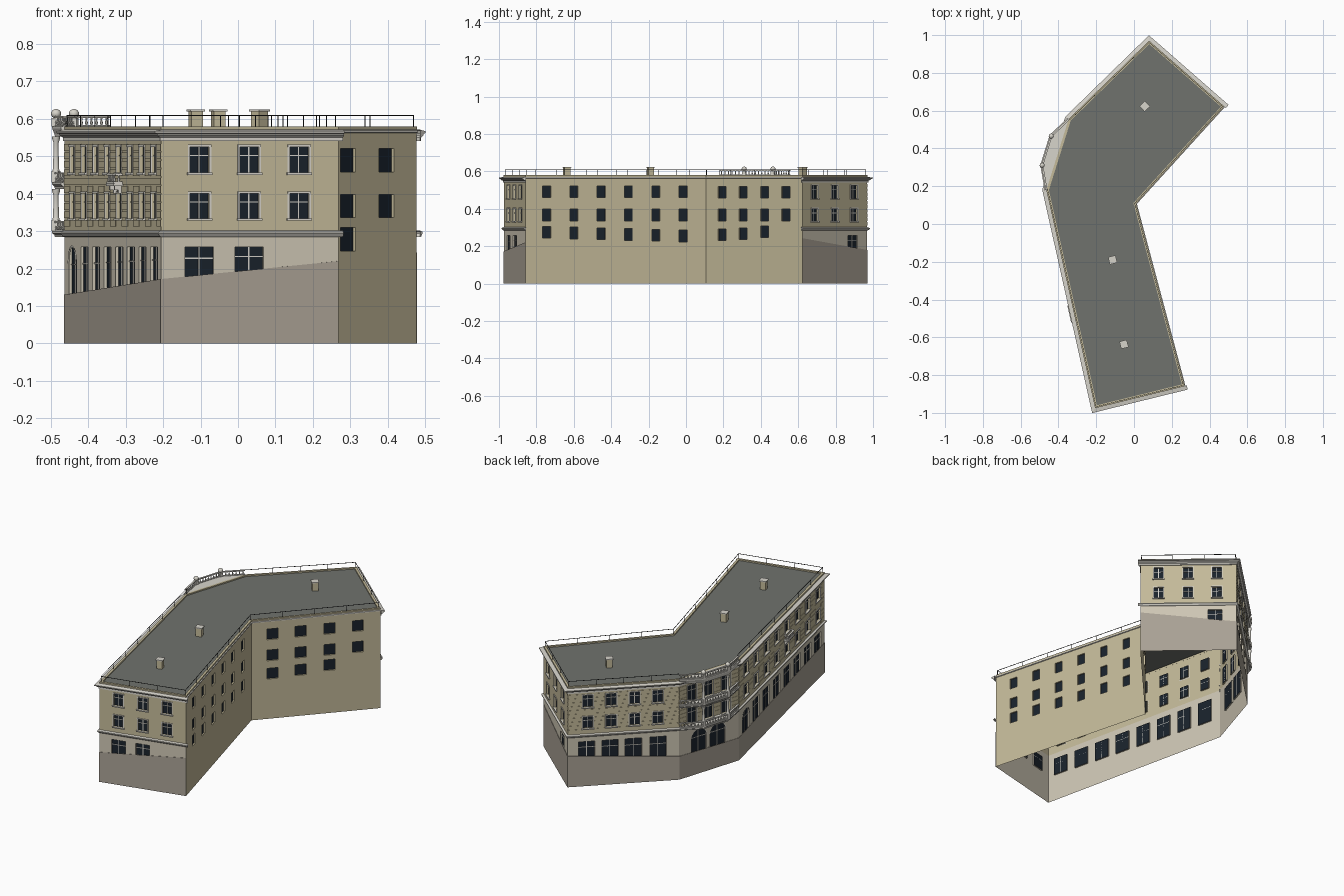
import bpy, bmesh, math
from mathutils import Vector

if "Cube" in bpy.data.objects:
    bpy.data.objects.remove(bpy.data.objects["Cube"])

V = lambda x, y: Vector((x, y))
A, B, C, D = V(-.205, -.974), V(.268, -.858), V(.01, .108), V(.477, .622)
E, F, G = V(.08, .969), V(-.345, .555), V(-.463, .18)
P1, P2 = V(-.438, .465), V(-.486, .311)          # corner balcony posts
COL = {"wall": (.55, .49, .32), "ground": (.62, .57, .46), "plinth": (.40, .36, .30),
       "trim": (.68, .66, .60), "roof": (.16, .17, .155), "glass": (.01, .016, .025), "iron": (.03, .03, .03)}
PARTS = {}


def part(name, col):
    return PARTS.setdefault(name, (bmesh.new(), col))[0]


def face(bm, pts):
    return bm.faces.new([bm.verts.new(p) for p in pts])


def side(p, q):
    """Local frame on a wall: s along, z up, o outward."""
    u = (q - p).normalized()
    n = V(u.y, -u.x)
    return (lambda s, z, o=0: Vector((*(p + u * s + n * o), z))), (q - p).length


def box(bm, f, s0, s1, z0, z1, o0, o1):
    c = [f(s, z, o) for o in (o0, o1) for z in (z0, z1) for s in (s0, s1)]
    v = [bm.verts.new(p) for p in c]
    for i in ((4, 5, 7, 6), (1, 0, 2, 3), (0, 4, 6, 2), (5, 1, 3, 7), (6, 7, 3, 2), (0, 1, 5, 4)):
        bm.faces.new([v[k] for k in i])


def offset(path, d, closed=False):
    out, n = [], len(path)
    for i, p in enumerate(path):
        a = (p - path[i - 1]).normalized() if i or closed else None
        b = (path[(i + 1) % n] - p).normalized() if i < n - 1 or closed else None
        a, b = a or b, b or a
        n1, n2 = V(a.y, -a.x), V(b.y, -b.x)
        out.append(p + (n1 + n2) * (d / (1 + n1.dot(n2))))
    return out


def sweep(bm, path, prof, closed=False):
    rings = [[bm.verts.new((*p, z)) for p in offset(path, o, closed)] for o, z in prof]
    n = len(path)
    for r, t in zip(rings, rings[1:]):
        for i in range(n if closed else n - 1):
            j = (i + 1) % n
            bm.faces.new((r[i], r[j], t[j], t[i]))
    if not closed:
        bm.faces.new([r[0] for r in rings])
        bm.faces.new([r[-1] for r in reversed(rings)])


def lathe(bm, p, prof, n=8):
    rings = [[bm.verts.new((p.x + r * math.cos(k * math.tau / n), p.y + r * math.sin(k * math.tau / n), z))
              for k in range(n)] for r, z in prof]
    for a, b in zip(rings, rings[1:]):
        for k in range(n):
            bm.faces.new((a[k], a[k - 1], b[k - 1], b[k])[::-1])
    bm.faces.new(rings[0][::-1])
    bm.faces.new(rings[-1])


def panel(bm, f, L, z0, z1, holes):
    """Wall surface with rectangular holes."""
    ss = sorted({0, L, *[h[k] for h in holes for k in (0, 1)]})
    zs = sorted({z0, z1, *[h[k] for h in holes for k in (2, 3)]})
    for a, b in zip(ss, ss[1:]):
        for c, d in zip(zs, zs[1:]):
            s, z = (a + b) / 2, (c + d) / 2
            if not any(h[0] < s < h[1] and h[2] < z < h[3] for h in holes):
                face(bm, (f(a, c), f(b, c), f(b, d), f(a, d)))


def window(wall, f, h, style):
    a, b, c, d = h
    m, dp = (a + b) / 2, -.008
    face(part("window_glass", "glass"), (f(a, c, dp), f(b, c, dp), f(b, d, dp), f(a, d, dp)))
    for p, q in (((a, c), (b, c)), ((b, c), (b, d)), ((b, d), (a, d)), ((a, d), (a, c))):
        face(wall, (f(*p), f(*p, dp), f(*q, dp), f(*q)))
    if style == "plain":
        return
    bars, t = part("window_frames", "trim"), .0016
    box(bars, f, m - t, m + t, c, d, dp, dp + .003)
    zt = c + (d - c) * .66
    box(bars, f, a, b, zt - t, zt + t, dp, dp + .003)
    if style == "framed":
        tr, w = part("window_surrounds", "trim"), .006
        for s in (a - w, b):
            box(tr, f, s, s + w, c, d, 0, .003)
        box(tr, f, a - w, b + w, d, d + w, 0, .004)
        box(tr, f, a - w - .002, b + w + .002, c - .006, c, 0, .008)
    elif style == "arch":
        r, zc = m - a, d - (m - a)
        arc = [(m - r * math.cos(k * math.pi / 16), zc + r * math.sin(k * math.pi / 16)) for k in range(17)]
        out = [(m + (s - m) * 1.12, zc + (z - zc) * 1.12) for s, z in arc]
        for k in range(16):
            p, q = arc[k], arc[k + 1]
            face(wall, (f(*q), f(a if k < 8 else b, d), f(*p)))
            face(part("arch_surrounds", "trim"), (f(*p, .003), f(*q, .003), f(*out[k + 1], .003), f(*out[k], .003))[::-1])


def facade(p, q, h0, h1, cols, w, low, lw, arches=(), rustic=False, z_door=None):
    f, L = side(p, q)
    hp = lambda s: h0 + (h1 - h0) * s / L
    up, gr = part("upper_walls", "wall"), part("ground_floor_walls", "ground")
    holes = [(s - w / 2, s + w / 2, z_door[i] if z_door else z, z1) for s in cols for i, (z, z1) in enumerate(((.334, .4), (.456, .525)))]
    panel(up, f, L, .295, .57, holes)
    for h in holes:
        window(up, f, h, "framed")
    lows = [(s - lw / 2, s + lw / 2, hp(s) - .012, .257) for s in low]
    panel(gr, f, L, 0, .295, lows)
    for i, h in enumerate(lows):
        window(gr, f, h, "arch" if i in arches else "bars")
    if rustic:      # raised stone courses between the windows
        bm = part("stone_courses", "wall")
        for k in range(10):
            z = .312 + k * .0225
            hit = sorted({(h[0] - .009, h[1] + .009) for h in holes if h[2] - .008 < z + .017 and z < h[3] + .008})
            e = [0] + [x for h in hit for x in h] + [L]
            for s0, s1 in zip(e[::2], e[1::2]):
                box(bm, f, s0, s1, z, z + .018, 0, .0015)


def court(p, q, data):
    f, L = side(p, q)
    bm = part("court_walls", "wall")
    holes = []
    for y, zs in data:
        s = (y - p.y) / (q.y - p.y) * L
        w = .022 * L / (q.y - p.y)
        holes += [(s - w, s + w, z, z + .062) for z in zs]
    panel(bm, f, L, 0, .57, holes)
    for h in holes:
        window(bm, f, h, "plain")


def balustrade(name, path, z, h):
    bm, bl = part(name, "trim"), part("balusters", "trim")
    for p, q in zip(path, path[1:]):
        f, L = side(p, q)
        box(bm, f, 0, L, z, z + .004, -.004, .004)
        box(bm, f, 0, L, z + h - .005, z + h, -.005, .005)
        n = max(1, round(L / .018))
        for k in range(n):
            c = f((k + .5) * L / n, 0)
            lathe(bl, c, [(r, z + t * h) for r, t in ((.002, .1), (.0042, .35), (.002, .6), (.003, .88))], 6)


# street facades
LG = (A - G).length
facade(A, B, .172, .22, [.105, .242, .379], .052, [.105, .242], .078)
facade(D, E, .243, .182, [.1, .262, .42], .05, [.41], .075)
LF = (F - E).length
facade(E, F, .178, .135, [LF * t for t in (.18, .39, .6, .81)], .052, [LF * t for t in (.17, .38, .59, .81)], .088, rustic=True)
facade(F, G, .135, .13, [.085, .196, .31], .055, [.13, .255], .1, (0, 1), True, (.302, .432))
cols = [.1 + .142 * i for i in range(8)]
facade(G, A, .13, .172, cols, .055, cols, .088, (0,), True)

# courtyard walls
court(B, C, [(-.745 + .146 * i, (.46, .336, .244 - .004 * i)) for i in range(6)])
court(C, D, [(.193, (.458, .336, .23)), (.305, (.458, .336, .235)), (.42, (.458, .336, .247)), (.533, (.458, .336))])

# sloping plinth
pl, street = part("plinth", "plinth"), [D, E, F, G, A, B]
pts, hs = offset(street, .002), (.243, .18, .135, .13, .172, .22)
for i in range(5):
    lo, hi = [Vector((*p, 0)) for p in pts[i:i + 2]], [Vector((*pts[k], hs[k])) for k in (i, i + 1)]
    face(pl, (lo[0], lo[1], hi[1], hi[0]))
    inn = [Vector((*street[k], hs[k])) for k in (i, i + 1)]
    face(pl, (hi[0], hi[1], inn[1], inn[0]))

# belt course, cornice, parapet, roof
run = [D + (D - E).normalized() * .012, E, F, G, A, B + (B - A).normalized() * .012]
sweep(part("belt_course", "trim"), run, [(0, .284), (.005, .286), (.01, .293), (.01, .298), (0, .302)])
sweep(part("cornice", "trim"), run, [(0, .54), (.004, .541), (.004, .55), (.013, .555), (.015, .56), (.022, .562), (.022, .567), (0, .571)])
sweep(part("court_cornice", "trim"), [B, C, D], [(0, .562), (.005, .564), (.005, .569), (0, .571)])
loop = [A, B, C, D, E, F, G]
sweep(part("parapet", "wall"), loop, [(0, .566), (.001, .58), (-.012, .58), (-.012, .57)], True)
face(part("roof", "roof"), [(*p, .573) for p in offset(loop, -.01, True)])

# roof railing
rail, ring = part("roof_railing", "iron"), offset([G, A, B, C, D, E, F], -.006)
for p, q in zip(ring, ring[1:]):
    f, L = side(p, q)
    box(rail, f, 0, L, .608, .6105, -.001, .001)
    n = round(L / .16)
    for k in range(n + 1):
        box(rail, f, k * L / n - .001, k * L / n + .001, .575, .61, -.001, .001)

# chimneys
for x, y, a in ((.057, .623, .75), (-.113, -.19, .25), (-.053, -.637, .25)):
    c, u = V(x, y), V(math.cos(a), math.sin(a))
    f, _ = side(c, c + u)
    box(part("chimneys", "wall"), f, -.016, .016, .57, .62, -.016, .016)
    box(part("chimney_caps", "trim"), f, -.02, .02, .62, .625, -.02, .02)

# corner balcony stack: slabs, balustrades, columns, ball finials
deck = [F, P1, P2, G]
for z0, z1 in ((.284, .3), (.413, .43), (.553, .58)):
    bm = part("balcony_slabs", "trim")
    sweep(bm, deck, [(-.002, z0), (.003, z0), (.004, z0 + .006), (.01, z1 - .006), (.01, z1), (-.002, z1)])
    face(bm, [(*p, z1) for p in deck])
    face(bm, [(*p, z0) for p in deck[::-1]])
    balustrade("balcony_rails", deck, z1, .027)
posts = part("balcony_columns", "trim")
for p in (P1, P2):
    f, _ = side(p, p + (P2 - P1))
    for z0, z1 in ((.3, .413), (.43, .553)):
        box(posts, f, -.01, .01, z0, z0 + .03, -.01, .01)
        lathe(posts, p, [(.01, z0 + .03), (.008, z0 + .037), (.0065, z1 - .018), (.01, z1 - .008), (.011, z1)], 12)
    box(posts, f, -.01, .01, .58, .602, -.01, .01)
    lathe(part("ball_finials", "trim"), p, [(max(.003, .0135 * math.sin(k * math.pi / 10)), .6135 - .0125 * math.cos(k * math.pi / 10)) for k in range(11)], 16)

# small balcony on the long facade
f, L = side(G, A)
sb, s0, s1 = part("small_balcony", "trim"), .622, .714
box(sb, f, s0, s1, .42, .428, 0, .026)
for s in (s0 + .012, s1 - .022):
    box(sb, f, s, s + .01, .41, .42, 0, .02)
    box(sb, f, s, s + .01, .4, .41, 0, .01)
q = [f(s, 0, o).xy for s, o in ((s0 + .005, 0), (s0 + .005, .021), (s1 - .005, .021), (s1 - .005, 0))]
balustrade("small_balcony_rail", q, .428, .026)

# turn the collected parts into objects
mats = {}
for k, c in COL.items():
    mats[k] = bpy.data.materials.new(k)
    mats[k].diffuse_color = (*c, 1)
for name, (bm, col) in PARTS.items():
    me = bpy.data.meshes.new(name)
    bm.to_mesh(me)
    bm.free()
    me.materials.append(mats[col])
    ob = bpy.data.objects.new(name, me)
    bpy.context.collection.objects.link(ob)
    if name in ("ball_finials", "balcony_columns", "balusters"):
        bpy.context.view_layer.objects.active = ob
        ob.select_set(True)
bpy.ops.object.shade_smooth_by_angle(angle=math.radians(40))

for m in bpy.data.materials:
    if m.users and not m.is_grease_pencil:
        m.use_nodes = True
        m.node_tree.nodes["Principled BSDF"].inputs["Base Color"].default_value = m.diffuse_color
